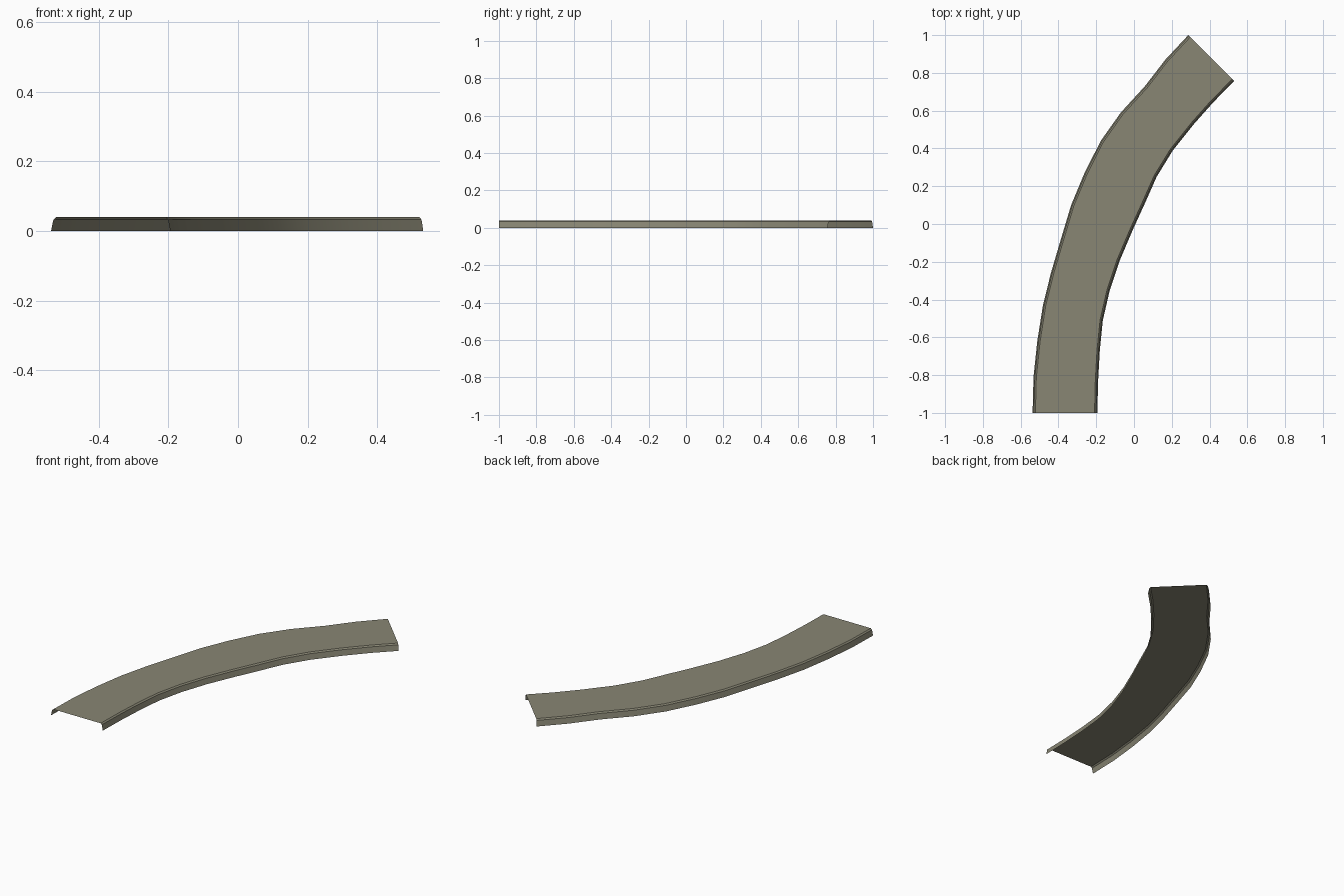
import bpy, bmesh
from mathutils import Vector

if "Cube" in bpy.data.objects:
    bpy.data.objects.remove(bpy.data.objects["Cube"])

# Bottom edge lines of the bending strip, in matching pairs from front to back
left = [(-.537, -1), (-.532, -.81), (-.512, -.62), (-.482, -.43), (-.440, -.26),
        (-.387, -.08), (-.333, .10), (-.262, .27), (-.176, .44), (-.070, .59),
        (.058, .73), (.166, .87), (.287, 1)]
right = [(-.194, -1), (-.190, -.83), (-.181, -.67), (-.165, -.51), (-.128, -.35),
         (-.074, -.19), (-.006, -.03), (.058, .11), (.120, .25), (.206, .39),
         (.318, .53), (.425, .65), (.532, .757)]

# Cross-section: inset from the edge and height; open underneath
half = [(0, 0), (.007, .033), (.015, .040)]

bm = bmesh.new()
rows = []
for l, r in zip(left, right):
    a, b = Vector((*l, 0)), Vector((*r, 0))
    d = (b - a).normalized()
    pts = [a + d * i + Vector((0, 0, z)) for i, z in half]
    pts += [b - d * i + Vector((0, 0, z)) for i, z in reversed(half)]
    rows.append([bm.verts.new(p) for p in pts])
for p, q in zip(rows, rows[1:]):
    for i in range(len(p) - 1):
        bm.faces.new((p[i], p[i + 1], q[i + 1], q[i]))
bm.normal_update()
top = [f for f in bm.faces if abs(f.normal.z) > .9]
if top[0].normal.z < 0:
    bmesh.ops.reverse_faces(bm, faces=bm.faces[:])

mesh = bpy.data.meshes.new("curved_strip")
bm.to_mesh(mesh)
bm.free()
strip = bpy.data.objects.new("curved_strip", mesh)
bpy.context.collection.objects.link(strip)

# Olive grey surface
mat = bpy.data.materials.new("olive grey")
mat.diffuse_color = (.25, .24, .175, 1)
mat.use_nodes = True
mat.node_tree.nodes["Principled BSDF"].inputs["Base Color"].default_value = mat.diffuse_color
mesh.materials.append(mat)

bpy.context.view_layer.objects.active = strip
strip.select_set(True)
bpy.ops.object.shade_smooth_by_angle(angle=.6)
